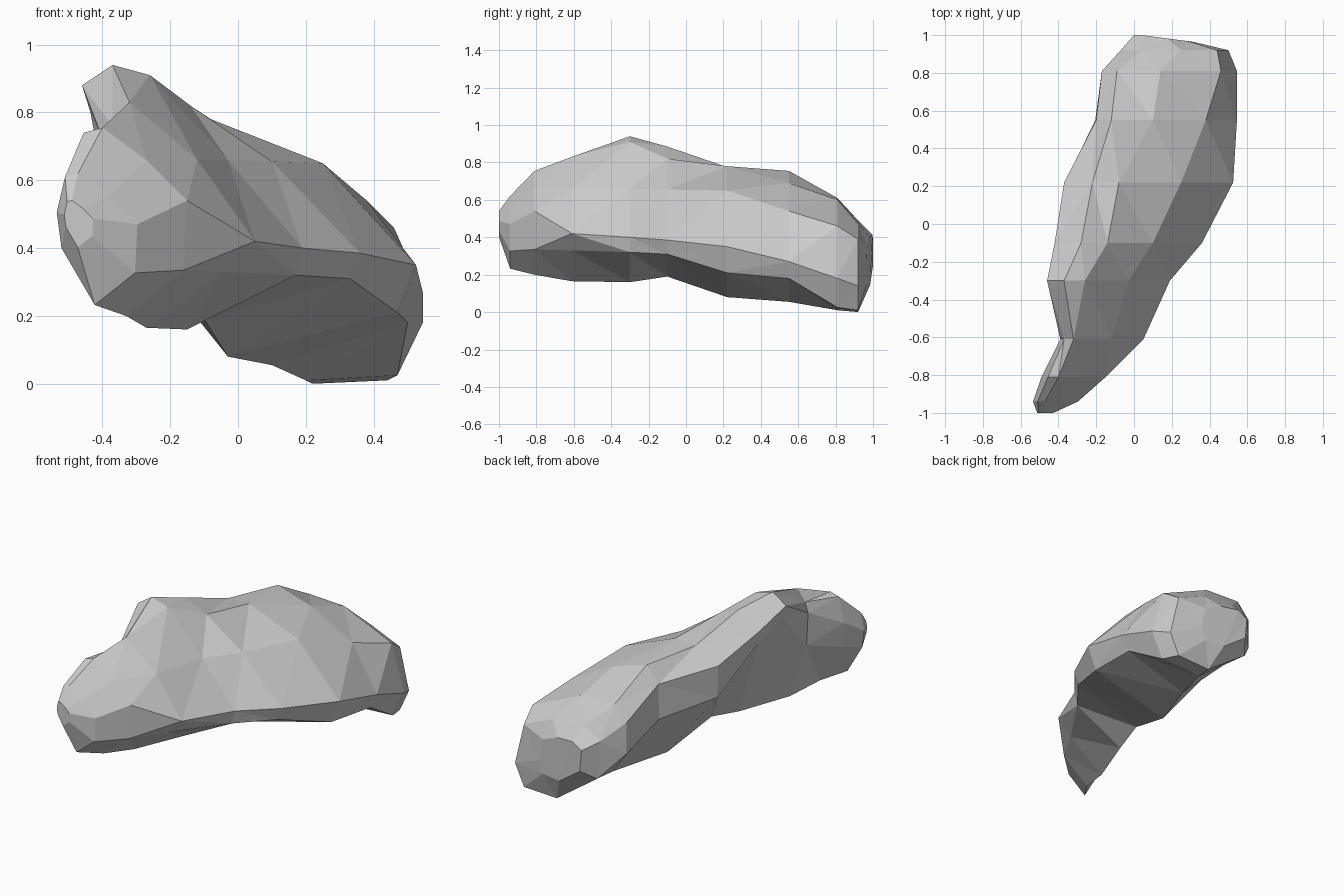
import bpy, bmesh
from mathutils import Vector

if "Cube" in bpy.data.objects:
    bpy.data.objects.remove(bpy.data.objects["Cube"])

# Cross-sections (x, z) along the length: left ridge, crest, slope, right rim, keel
sections = [
    (-0.81, [(-.47, .44), (-.49, .59), (-.455, .74), (-.40, .755), (-.27, .66), (-.15, .54), (-.16, .335), (-.33, .20)]),
    (-0.61, [(-.38, .50), (-.39, .70), (-.37, .76), (-.32, .83), (-.12, .66), (.05, .42), (-.04, .33), (-.27, .165)]),
    (-0.30, [(-.435, .80), (-.46, .88), (-.37, .94), (-.26, .91), (-.03, .66), (.19, .40), (.17, .32), (-.15, .16)]),
    (-0.10, [(-.41, .715), (-.42, .79), (-.28, .885), (-.14, .82), (.10, .655), (.36, .385), (.33, .31), (-.10, .19)]),
    (0.22, [(-.365, .50), (-.37, .69), (-.22, .775), (-.08, .78), (.25, .65), (.525, .35), (.47, .21), (-.03, .08)]),
    (0.55, [(-.205, .45), (-.20, .66), (-.12, .755), (.10, .69), (.38, .54), (.545, .27), (.50, .18), (.10, .055)]),
    (0.81, [(-.17, .33), (-.17, .52), (-.09, .61), (.14, .60), (.46, .46), (.545, .18), (.47, .025), (.20, .01)]),
]
back_end = (0.92, [(-.05, .19), (-.07, .42), (.04, .49), (.25, .47), (.44, .39), (.50, .14), (.44, .01), (.22, .00)])


def ring(y, pts):
    return [Vector((x, y, z)) for x, z in pts]


def tip(src, y, cx, cz, s, slant=0.0):
    # Shrunken copy of an end section, moved to a new centre
    c = sum(src, Vector()) / len(src)
    out = []
    for p in src:
        x = cx + (p.x - c.x) * s
        out.append(Vector((x, y - slant * max(0, x - .04), cz + (p.z - c.z) * s)))
    return out


rings = [ring(y, pts) for y, pts in sections + [back_end]]
front, back = rings[0], rings[-1]
rings = ([tip(front, -1.0, -.475, .485, .25), tip(front, -.94, -.43, .465, .70)] + rings
         + [tip(back, 1.0, .16, .29, .55, .13)])

# Loft the sections into one closed faceted rock
bm = bmesh.new()
loops = [[bm.verts.new(p) for p in r] for r in rings]
n = len(loops[0])
for a, b in zip(loops, loops[1:]):
    for i in range(n):
        j = (i + 1) % n
        bm.faces.new((a[i], a[j], b[j], b[i]))
bm.faces.new(loops[0])
bm.faces.new(loops[-1])
bmesh.ops.triangulate(bm, faces=bm.faces[:], quad_method='SHORT_EDGE')
bmesh.ops.recalc_face_normals(bm, faces=bm.faces[:])

mesh = bpy.data.meshes.new("rock")
bm.to_mesh(mesh)
bm.free()
rock = bpy.data.objects.new("rock", mesh)
bpy.context.collection.objects.link(rock)
